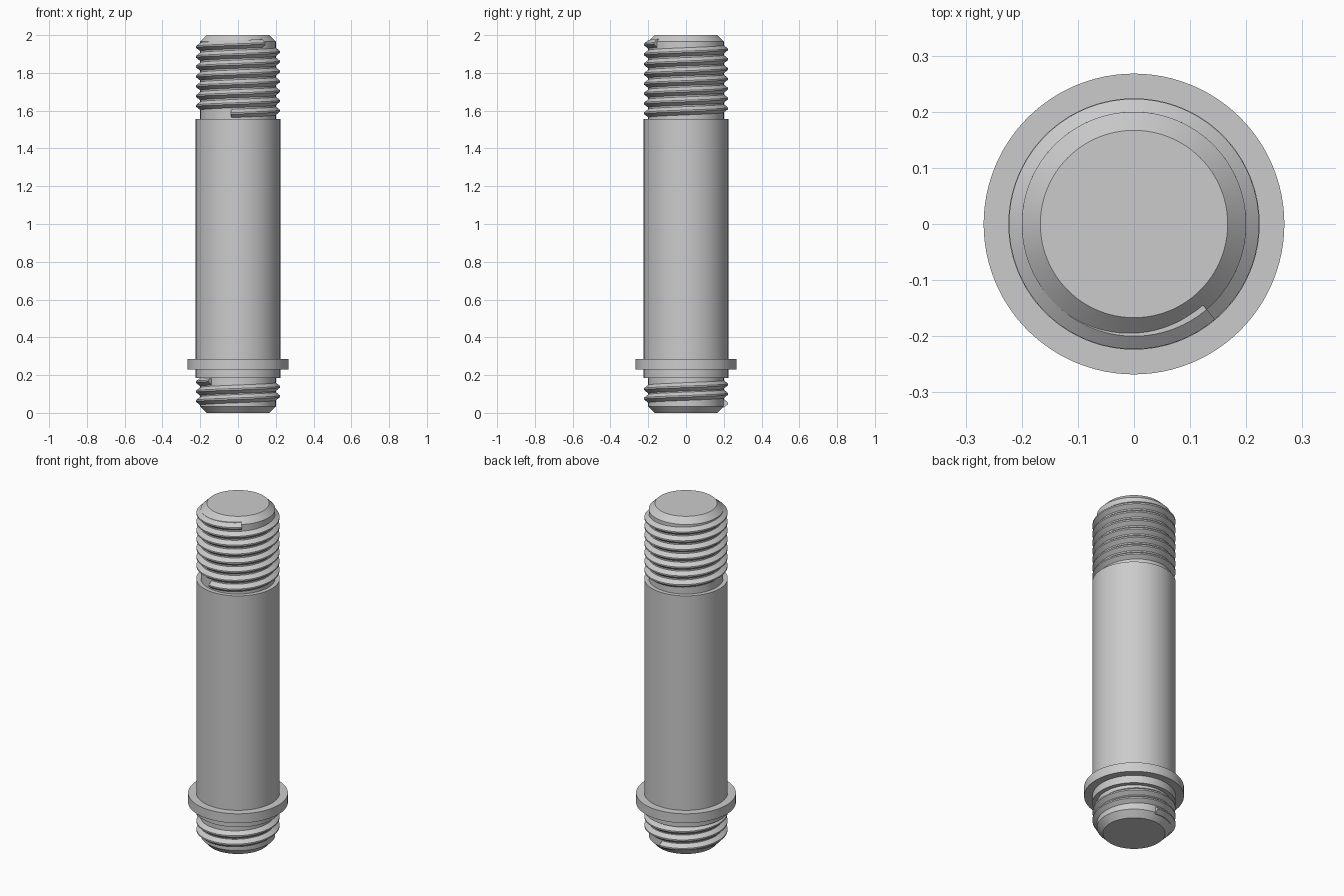
import bpy, math

if "Cube" in bpy.data.objects:
    bpy.data.objects.remove(bpy.data.objects["Cube"])

# Single steel colour
steel = bpy.data.materials.new("steel_grey")
steel.use_nodes = True
colour = (0.6, 0.6, 0.6, 1)
steel.diffuse_color = colour
steel.node_tree.nodes["Principled BSDF"].inputs["Base Color"].default_value = colour


def make_object(name, verts, faces):
    mesh = bpy.data.meshes.new(name)
    mesh.from_pydata(verts, [], faces)
    mesh.materials.append(steel)
    obj = bpy.data.objects.new(name, mesh)
    bpy.context.collection.objects.link(obj)
    bpy.ops.object.select_all(action="DESELECT")
    bpy.context.view_layer.objects.active = obj
    obj.select_set(True)
    bpy.ops.object.mode_set(mode="EDIT")
    bpy.ops.mesh.select_all(action="SELECT")
    bpy.ops.mesh.normals_make_consistent(inside=False)
    bpy.ops.object.mode_set(mode="OBJECT")
    bpy.ops.object.shade_smooth_by_angle(angle=math.radians(30))
    return obj


def lathe(name, profile, sides=96):
    """Revolve (radius, z) points around z and cap both ends."""
    verts = [(r * math.cos(math.tau * i / sides), r * math.sin(math.tau * i / sides), z)
             for r, z in profile for i in range(sides)]
    faces = []
    for k in range(len(profile) - 1):
        for i in range(sides):
            j = (i + 1) % sides
            faces.append((k * sides + i, k * sides + j,
                          (k + 1) * sides + j, (k + 1) * sides + i))
    last = (len(profile) - 1) * sides
    faces += [tuple(range(sides)), tuple(range(last, last + sides))]
    return make_object(name, verts, faces)


def thread(name, start_deg, start_z, turns, pitch, steps=72):
    """Sweep a ridge section along a right-handed helix, with capped ends."""
    section = [(0.19, -0.022), (0.2, -0.022), (0.223, -0.004),
               (0.223, 0.004), (0.2, 0.022), (0.19, 0.022)]
    n = len(section)
    count = round(turns * steps)
    verts, faces = [], []
    for i in range(count + 1):
        turn = turns * i / count
        a = math.radians(start_deg) + math.tau * turn
        verts += [(r * math.cos(a), r * math.sin(a), start_z + pitch * turn + dz)
                  for r, dz in section]
    for i in range(count):
        for k in range(n):
            m = (k + 1) % n
            faces.append((i * n + k, i * n + m, (i + 1) * n + m, (i + 1) * n + k))
    faces += [tuple(range(n)), tuple(range(count * n, count * n + n))]
    return make_object(name, verts, faces)


# Turned stud: chamfered tip, neck, shoulder, flange, shank, threaded neck, chamfered tip
lathe("stud_body", [
    (0.167, 0), (0.2, 0.035), (0.2, 0.185), (0.224, 0.185), (0.224, 0.23),
    (0.268, 0.23), (0.268, 0.285), (0.224, 0.285), (0.224, 1.555),
    (0.2, 1.555), (0.2, 1.967), (0.167, 2)])

# Screw threads at both ends
thread("upper_thread", -100, 1.585, 7.14, 0.052)
thread("lower_thread", 85, 0.05, 2.39, 0.05)
